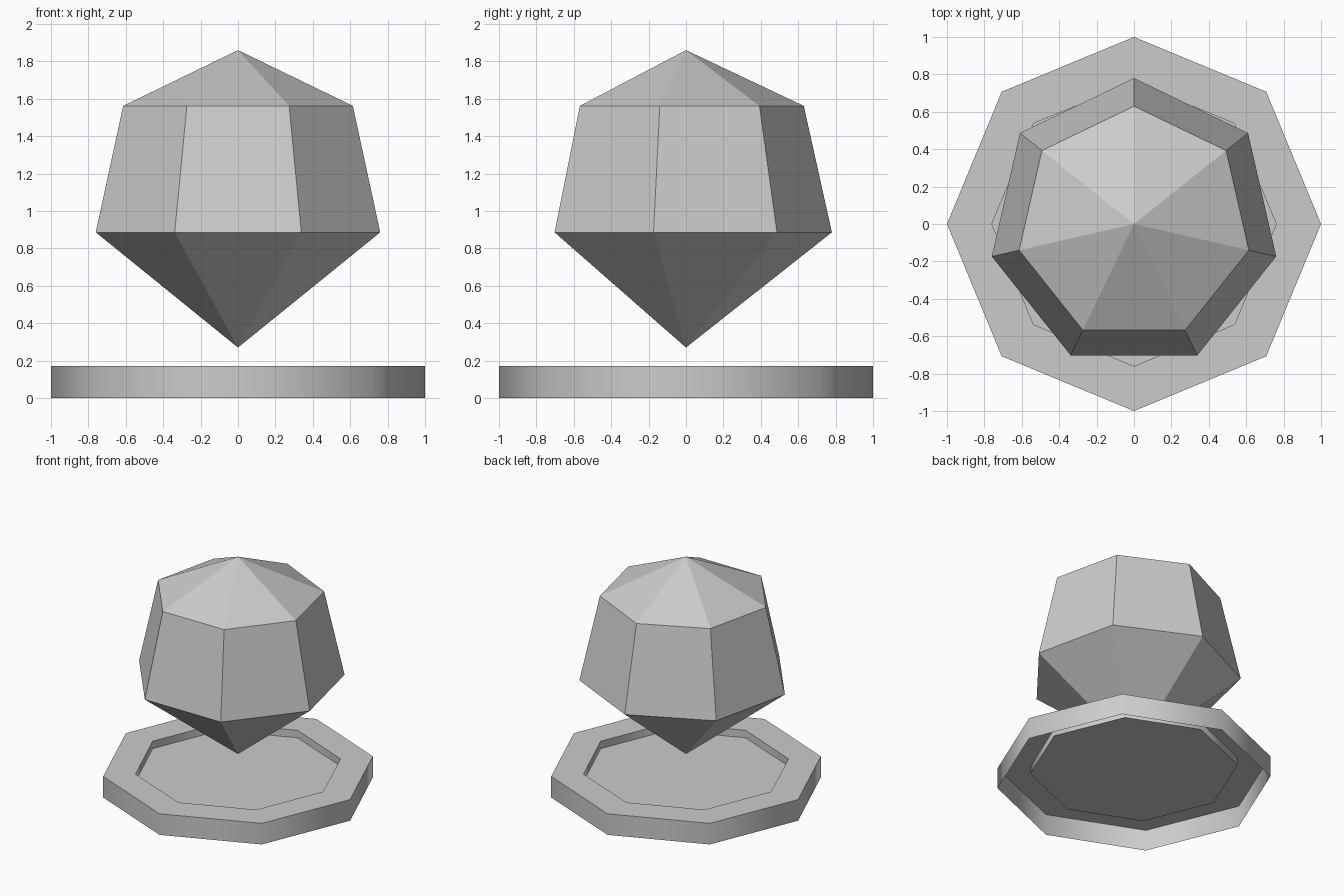
import bpy
import math

if "Cube" in bpy.data.objects:
    bpy.data.objects.remove(bpy.data.objects["Cube"])


def lathe(name, profile, sides, start):
    """Low-poly surface of revolution; radius 0 makes an apex, None a flat cap."""
    verts, faces, rings = [], [], []
    for r, z in profile:
        n = 1 if r == 0 else sides
        rings.append(list(range(len(verts), len(verts) + n)))
        for k in range(n):
            a = start + 2 * math.pi * k / sides
            verts.append((r * math.cos(a), r * math.sin(a), z))
    for lo, hi in zip(rings, rings[1:]):
        for k in range(sides):
            m = (k + 1) % sides
            if len(lo) == 1:
                faces.append((lo[0], hi[m], hi[k]))
            elif len(hi) == 1:
                faces.append((lo[k], lo[m], hi[0]))
            else:
                faces.append((lo[k], lo[m], hi[m], hi[k]))
    # Flat cap closing a profile that ends on an open ring
    if len(rings[-1]) > 1:
        faces.append(tuple(rings[-1]))
    mesh = bpy.data.meshes.new(name)
    mesh.from_pydata(verts, [], faces)
    obj = bpy.data.objects.new(name, mesh)
    bpy.context.collection.objects.link(obj)
    return obj


# Octagonal base: open underneath, with a shallow recess in the top
base = lathe("base", [(1, 0), (1, 0.17), (0.76, 0.17), (0.76, 0.11)], 8, 0)
bpy.context.view_layer.objects.active = base
base.select_set(True)
bpy.ops.object.shade_smooth_by_angle(angle=math.radians(50))

# Seven-sided faceted gem floating point-down above the base
lathe("gem", [(0, 0.27), (0.78, 0.886), (0.63, 1.562), (0, 1.86)], 7, math.pi / 2)
